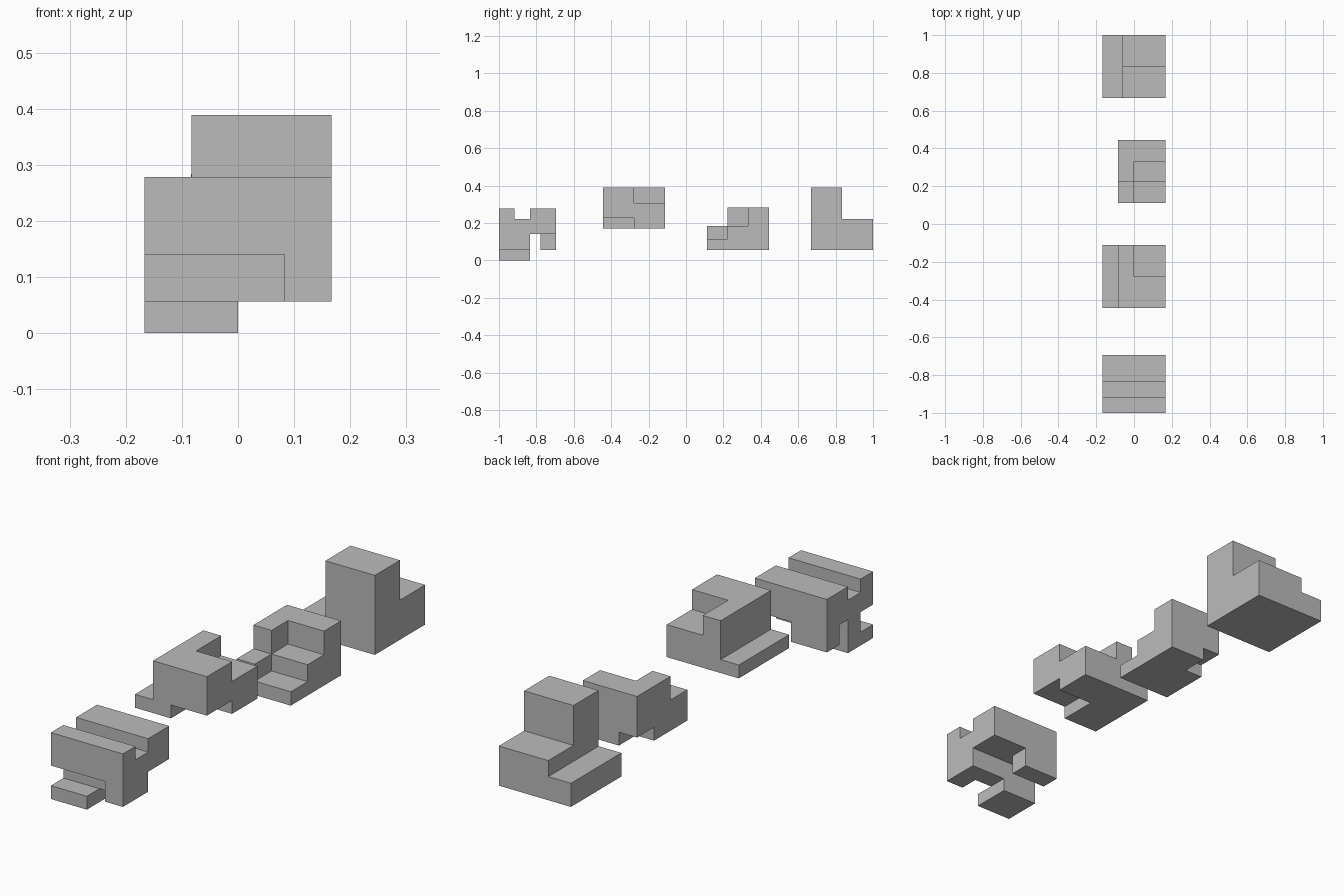
import bpy, bmesh
from mathutils import Vector

cube = bpy.data.objects.get("Cube")
if cube:
    bpy.data.objects.remove(cube, do_unlink=True)

grey = bpy.data.materials.new("plain_grey")
grey.use_nodes = True
COLOUR = (0.5, 0.5, 0.5, 1)
grey.diffuse_color = COLOUR
grey.node_tree.nodes["Principled BSDF"].inputs["Base Color"].default_value = COLOUR

W = 0.167   # half width of the blocks


def inside(p, box):
    return all(lo < c < hi for c, (lo, hi) in zip(p, box))


def carved_block(name, solids, cuts=()):
    """Join boxes, subtract boxes and keep only the outer skin."""
    levels = [sorted({v for b in (*solids, *cuts) for v in b[a]}) for a in range(3)]
    sizes = [len(l) - 1 for l in levels]

    def filled(i):
        if any(not 0 <= i[a] < sizes[a] for a in range(3)):
            return False
        p = [(levels[a][i[a]] + levels[a][i[a] + 1]) / 2 for a in range(3)]
        return any(inside(p, b) for b in solids) and not any(inside(p, b) for b in cuts)

    bm = bmesh.new()
    cells = [(i, j, k) for i in range(sizes[0]) for j in range(sizes[1]) for k in range(sizes[2])]
    for cell in filter(filled, cells):
        for axis in range(3):
            for side in (0, 1):
                near = list(cell)
                near[axis] += 2 * side - 1
                if filled(near):
                    continue
                u, v = (axis + 1) % 3, (axis + 2) % 3
                ring = []
                for du, dv in ((0, 0), (1, 0), (1, 1), (0, 1)):
                    n = list(cell)
                    n[axis] += side
                    n[u] += du
                    n[v] += dv
                    ring.append(bm.verts.new([levels[a][n[a]] for a in range(3)]))
                bm.faces.new(ring if side else ring[::-1])
    bmesh.ops.remove_doubles(bm, verts=bm.verts, dist=0.0005)
    bmesh.ops.dissolve_limit(bm, angle_limit=0.01, verts=bm.verts, edges=bm.edges)
    mesh = bpy.data.meshes.new(name)
    bm.to_mesh(mesh)
    bm.free()
    mesh.materials.append(grey)
    obj = bpy.data.objects.new(name, mesh)
    bpy.context.collection.objects.link(obj)
    return obj


# Front piece: top groove, recessed front, cross slot underneath, low foot
carved_block(
    "grooved_piece",
    [((-W, W), (-1, -0.694), (0.056, 0.278)),
     ((-W, 0), (-1, -0.833), (0, 0.056))],
    [((-W, W), (-0.917, -0.833), (0.222, 0.278)),
     ((-W, 0.083), (-1, -0.917), (0.056, 0.14)),
     ((-W, W), (-0.833, -0.778), (0.056, 0.14)),
     ((0, W), (-0.778, -0.694), (0.056, 0.14))])

# Second piece: side ledge, notched top corner and notched bottom corner
carved_block(
    "ledge_piece",
    [((-W, W), (-0.444, -0.111), (0.17, 0.389))],
    [((-W, -0.083), (-0.444, -0.111), (0.226, 0.389)),
     ((0, W), (-0.278, -0.111), (0.306, 0.389)),
     ((0, W), (-0.444, -0.278), (0.17, 0.226))])

# Third piece: two staggered stairs and a notch under the back corner
carved_block(
    "stair_piece",
    [((-0.084, W), (0.111, 0.444), (0.056, 0.284))],
    [((-0.084, W), (0.111, 0.222), (0.185, 0.284)),
     ((0, W), (0.111, 0.222), (0.114, 0.185)),
     ((0, W), (0.222, 0.331), (0.185, 0.284)),
     ((-0.084, 0), (0.331, 0.444), (0.056, 0.112))])

# Back piece: tall block on a base with a low side strip
carved_block(
    "tall_piece",
    [((-W, W), (0.667, 1), (0.056, 0.155)),
     ((-0.062, W), (0.667, 1), (0.155, 0.222)),
     ((-0.062, W), (0.667, 0.833), (0.222, 0.389))])
